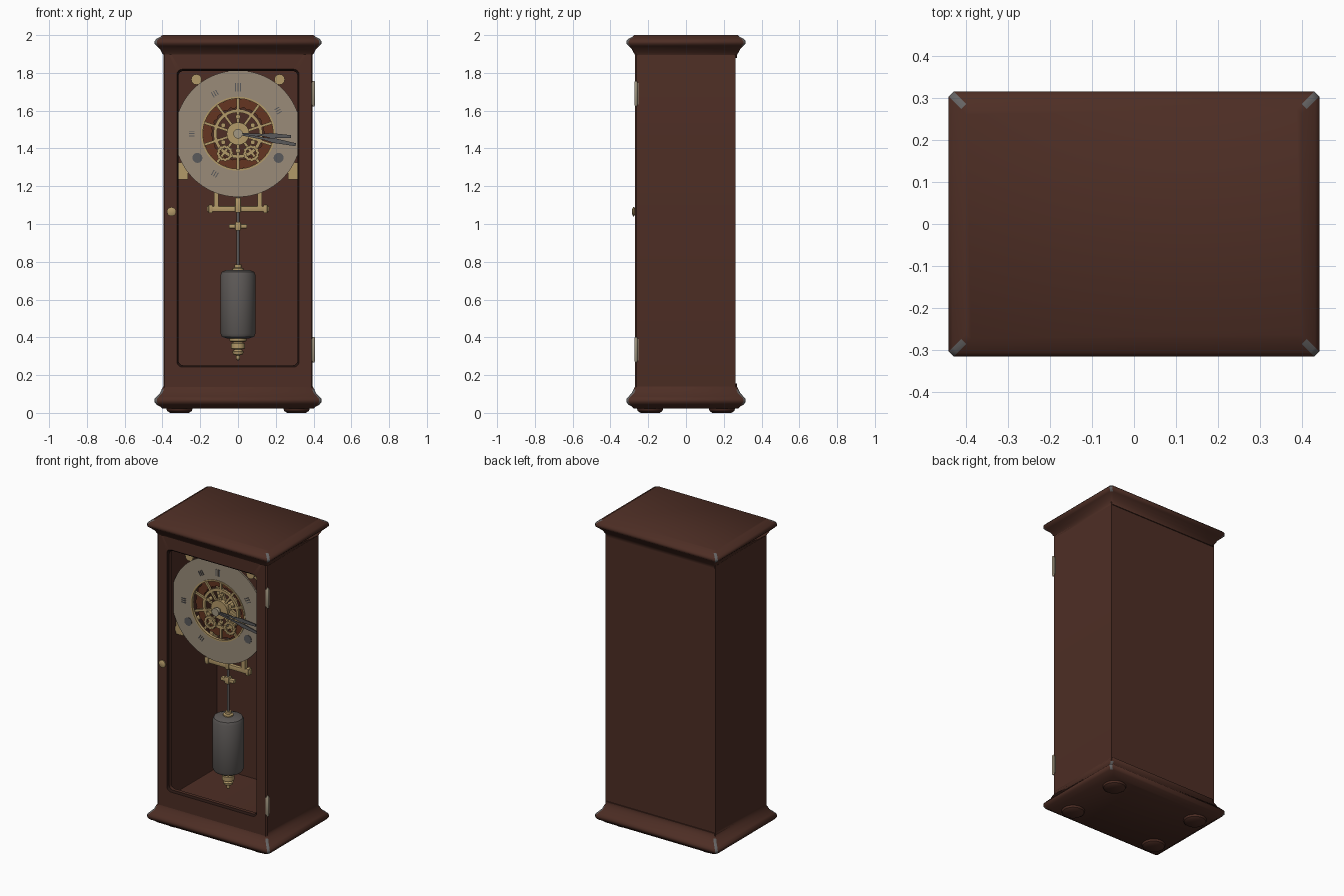
import bpy, bmesh, math
from mathutils import Vector, Matrix

old = bpy.data.objects.get("Cube")
if old:
    bpy.data.objects.remove(old, do_unlink=True)


def material(name, rgb, metal=0.0):
    m = bpy.data.materials.new(name)
    m.use_nodes = True
    m.diffuse_color = (*rgb, 1)
    m.node_tree.nodes["Principled BSDF"].inputs["Base Color"].default_value = (*rgb, 1)
    return m


WOOD = material("mahogany", (0.075, 0.027, 0.018))
DARK = material("dark seam", (0.02, 0.008, 0.006))
WORN = material("worn grey edge", (0.13, 0.125, 0.125))
DIAL = material("aged dial", (0.32, 0.26, 0.19))
BRASS = material("brass", (0.45, 0.32, 0.14))
COPPER = material("copper brown", (0.13, 0.035, 0.015))
STEEL = material("grey steel", (0.11, 0.10, 0.095))
HAND = material("hand grey", (0.10, 0.10, 0.105))
HINGE = material("pale hinge metal", (0.36, 0.31, 0.22))


def finish(name, bm, mats, angle=35):
    bmesh.ops.recalc_face_normals(bm, faces=bm.faces)
    me = bpy.data.meshes.new(name)
    bm.to_mesh(me)
    bm.free()
    ob = bpy.data.objects.new(name, me)
    bpy.context.collection.objects.link(ob)
    for m in mats:
        me.materials.append(m)
    bpy.ops.object.select_all(action="DESELECT")
    ob.select_set(True)
    bpy.context.view_layer.objects.active = ob
    bpy.ops.object.shade_smooth_by_angle(angle=math.radians(angle))
    return ob


def loft(name, rings, mats, closed=False, rule=None, angle=35):
    """Skin a list of equal rings; closed joins last to first, otherwise ends are capped."""
    bm = bmesh.new()
    vs = [[bm.verts.new(p) for p in ring] for ring in rings]
    n, count = len(vs[0]), len(vs)
    for i in range(count if closed else count - 1):
        a, b = vs[i], vs[(i + 1) % count]
        for j in range(n):
            k = (j + 1) % n
            f = bm.faces.new((a[j], a[k], b[k], b[j]))
            f.material_index = rule(i, j) if rule else 0
    if not closed:
        bm.faces.new(vs[0])
        bm.faces.new(vs[-1])
    return finish(name, bm, mats, angle)


def rounded(hu, hv, r, seg):
    """Rounded rectangle outline as (u, v) pairs."""
    pts = []
    for k, (su, sv) in enumerate(((1, 1), (-1, 1), (-1, -1), (1, -1))):
        for i in range(seg + 1):
            a = math.pi / 2 * (k + i / seg)
            pts.append((su * (hu - r) + r * math.cos(a), sv * (hv - r) + r * math.sin(a)))
    return pts


def turned(name, profile, center, mat, axis="Z", closed=False, n=32, teeth=0):
    """Lathe (radius, offset) pairs about an axis; teeth roughen the outer rings."""
    c, rings = Vector(center), []
    for r, t in profile:
        ring = []
        for j in range(n):
            a = 2 * math.pi * j / n
            q = r + (teeth if j % 4 < 2 else 0)
            u, v = q * math.cos(a), q * math.sin(a)
            ring.append(c + (Vector((u, v, t)) if axis == "Z" else Vector((u, t, v))))
        rings.append(ring)
    return loft(name, rings, [mat], closed)


def disc(name, x, z, r, y0, y1, mat, n=24):
    return turned(name, [(r, y0), (r, y1)], (x, 0, z), mat, "Y", n=n)


def annulus(name, z, r0, r1, y0, y1, mat, n=64, x=0):
    return turned(name, [(r0, y0), (r1, y0), (r1, y1), (r0, y1)], (x, 0, z), mat, "Y", True, n)


def box(name, loc, size, mat, turn=0, bevel=0):
    bm = bmesh.new()
    bmesh.ops.create_cube(bm, size=1)
    bmesh.ops.scale(bm, vec=size, verts=bm.verts)
    if bevel:
        bmesh.ops.bevel(bm, geom=bm.edges[:], offset=bevel, segments=2, affect="EDGES", profile=0.5)
    bmesh.ops.transform(bm, matrix=Matrix.Translation(loc) @ Matrix.Rotation(turn, 4, "Y"), verts=bm.verts)
    return finish(name, bm, [mat])


# Hollow case with its glazed-door opening, skinned from back to front to inside
def case_ring(y, hw, z0, z1, r):
    return [(u, y, v + (z0 + z1) / 2) for u, v in rounded(hw, (z1 - z0) / 2, r, 4)]


loft("case", [
    case_ring(0.263, 0.395, 0.05, 1.96, 0.004),
    case_ring(-0.262, 0.395, 0.05, 1.96, 0.004),
    case_ring(-0.27, 0.388, 0.05, 1.95, 0.004),
    case_ring(-0.27, 0.324, 0.242, 1.82, 0.03),
    case_ring(-0.258, 0.315, 0.252, 1.81, 0.025),
    case_ring(-0.235, 0.315, 0.252, 1.81, 0.025),
    case_ring(-0.235, 0.32, 0.2, 1.85, 0.004),
    case_ring(0.24, 0.32, 0.2, 1.85, 0.004),
], [WOOD, DARK], rule=lambda i, j: int(i == 3))

# Moulded cornice and plinth with worn chamfered corners
MOULD = [(-0.047, 0.12), (-0.047, 0.105), (-0.038, 0.092), (-0.03, 0.075), (-0.012, 0.058),
         (0, 0.046), (0, 0.032), (-0.01, 0.02), (-0.03, 0.01), (-0.042, 0)]


def moulding(name, place, rows):
    rings = [[(u, v, place(t)) for u, v in rounded(0.442 + d, 0.316 + d, 0.012, 1)] for d, t in MOULD]
    loft(name, rings, [WOOD, WORN], rule=lambda i, j: int(j % 2 == 0 and i in rows), angle=50)


moulding("cornice", lambda t: 2 - t, (4, 5, 6, 7))
moulding("plinth", lambda t: 0.022 + t * 1.12, (2, 3, 4, 5, 6))

# Bun feet
for sx in (-1, 1):
    for sy in (-1, 1):
        turned("foot", [(0.05, 0), (0.065, 0.01), (0.072, 0.03)], (sx * 0.31, sy * 0.19, 0), WOOD)

# Hinges on the left of the case, knob on the door's other stile
for z in (1.69, 0.335):
    box("hinge_leaf", (0.396, -0.262, z), (0.012, 0.022, 0.115), HINGE, bevel=0.002)
    turned("hinge_barrel", [(0.004, -0.068), (0.008, -0.06), (0.008, 0.06), (0.004, 0.068)],
           (0.4, -0.265, z), HINGE, n=16)
disc("knob_plate", -0.365, 1.065, 0.012, -0.276, -0.262, BRASS)
turned("door_knob", [(0.012, -0.268), (0.024, -0.274), (0.024, -0.28), (0.014, -0.285)],
       (-0.352, 0, 1.065), BRASS, "Y")

# Ring dial with hour marks and winding spots
CZ = 1.478
annulus("dial", CZ, 0.193, 0.335, -0.205, -0.195, DIAL, 96)
annulus("dial_inner_rim", CZ, 0.186, 0.196, -0.209, -0.19, BRASS)
for hour in (2, 7, 9, 11, 12):
    a = math.radians(90 - hour * 30)
    for k in (-1, 0, 1):
        x, z = 0.245 * math.cos(a), 0.245 * math.sin(a)
        side = 0.013 * k
        box("hour_mark", (x + side * math.sin(a), -0.206, CZ + z - side * math.cos(a)),
            (0.045 if hour == 12 else 0.03, 0.004, 0.005), HAND, -a)
for sx in (-1, 1):
    disc("dial_spot", sx * 0.215, 1.35, 0.027, -0.208, -0.204, HAND, 12)

# Skeleton movement: toothed wheels, spokes, plates and pillars
turned("great_wheel", [(0.135, -0.165), (0.185, -0.165), (0.185, -0.15), (0.135, -0.15)],
       (0, 0, CZ), COPPER, "Y", True, 96, 0.006)
annulus("front_ring", CZ, 0.112, 0.13, -0.18, -0.165, BRASS)
for i in range(10):
    a = math.radians(18 + 36 * i)
    box("spoke", (0.12 * math.cos(a), -0.175, CZ + 0.12 * math.sin(a)), (0.15, 0.012, 0.014), BRASS, -a)
for i in range(6):
    a = math.radians(30 + 60 * i)
    disc("movement_screw", 0.09 * math.cos(a), CZ + 0.09 * math.sin(a), 0.013, -0.195, -0.165, BRASS, 12)
for sx in (-1, 1):
    turned("small_wheel", [(0.024, -0.19), (0.04, -0.19), (0.04, -0.18), (0.024, -0.18)],
           (sx * 0.07, 0, 1.375), BRASS, "Y", True, 48, 0.004)
disc("hub_plate", 0, CZ, 0.06, -0.195, -0.165, BRASS, 32)
disc("arbor", 0, CZ, 0.012, -0.235, 0.1, BRASS)
annulus("rear_ring", CZ, 0.15, 0.2, 0.06, 0.075, BRASS)
for sx in (-1, 1):
    for x, z in ((0.22, 1.765), (0.295, 1.27)):
        disc("mount_post", sx * x, z, 0.014, -0.19, 0.24, BRASS, 16)
        disc("mount_tab", sx * x, z, 0.028, -0.19, -0.175, BRASS, 16)
    box("mount_arm", (sx * 0.29, -0.18, 1.28), (0.05, 0.012, 0.09), BRASS)

# Hands, both pointing to the right of the dial
for label, tip, y, w in (("hour_hand", (0.29, 1.462), -0.222, 0.013), ("minute_hand", (0.315, 1.418), -0.23, 0.013)):
    d = Vector((tip[0], 0, tip[1] - CZ))
    side = Vector((-d.z, 0, d.x)).normalized()
    base = Vector((0, y, CZ))
    outline = [(0.0, 0.4), (0.45, 0.5), (0.6, 1.0), (0.97, 0.6), (0.97, -0.6), (0.6, -1.0), (0.45, -0.5), (0.0, -0.4)]
    loft(label, [[base + d * f + side * w * s + Vector((0, t, 0)) for f, s in outline] for t in (0, 0.004)], [HAND])
disc("hand_boss", 0, CZ, 0.025, -0.236, -0.215, HINGE, 24)

# Suspension bracket below the dial
PY = -0.1
box("bracket_bar", (0, PY, 1.08), (0.33, 0.025, 0.03), BRASS, bevel=0.004)
for sx in (-1, 1):
    box("bracket_upright", (sx * 0.115, PY, 1.2), (0.026, 0.025, 0.24), BRASS)
    box("bracket_end", (sx * 0.145, PY, 1.08), (0.022, 0.035, 0.045), BRASS, bevel=0.004)
    box("bracket_arm", (sx * 0.115, 0.07, 1.24), (0.026, 0.34, 0.03), BRASS)
box("bracket_block", (0, PY, 1.1), (0.03, 0.035, 0.08), BRASS, bevel=0.004)

# Pendulum
turned("pendulum_rod", [(0.008, 0.74), (0.008, 1.42)], (0, PY, 0), STEEL, n=12)
box("crutch_bar", (0, PY, 0.988), (0.095, 0.028, 0.022), BRASS, bevel=0.004)
box("crutch_block", (0, PY, 0.988), (0.03, 0.036, 0.045), BRASS, bevel=0.004)
turned("pendulum_bob", [(0.06, 0.395), (0.085, 0.403), (0.093, 0.42), (0.093, 0.73), (0.085, 0.747), (0.06, 0.757)],
       (0, PY, 0), STEEL, n=48)
turned("bob_cap", [(0.03, 0.75), (0.03, 0.765), (0.018, 0.77), (0.018, 0.785)], (0, PY, 0), BRASS)
turned("rating_nut", [(0.004, 0.278), (0.01, 0.285), (0.01, 0.305), (0.026, 0.31), (0.03, 0.325), (0.018, 0.335),
                      (0.036, 0.34), (0.036, 0.368), (0.024, 0.374), (0.045, 0.38), (0.045, 0.4)],
       (0, PY, 0), BRASS)
